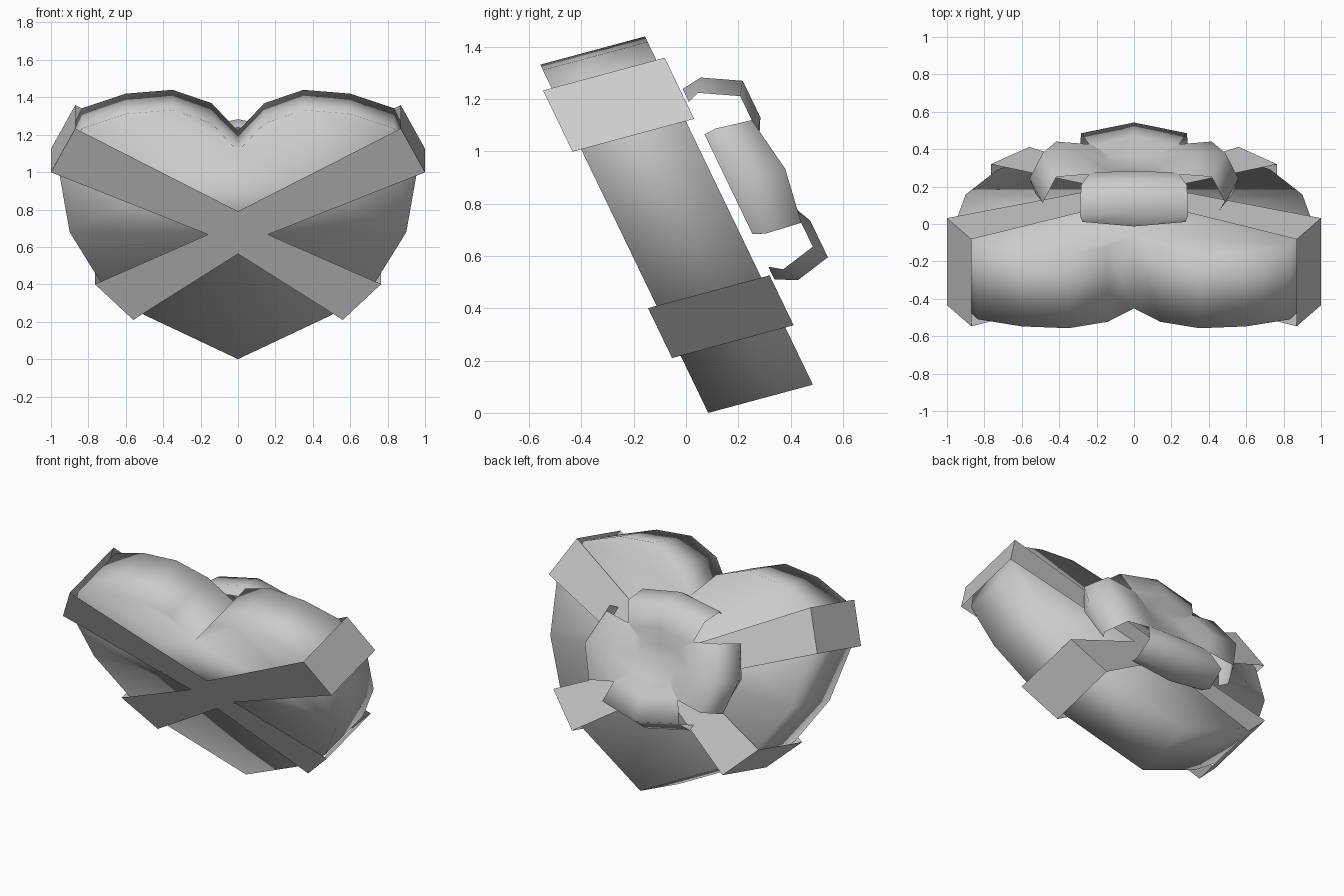
import bpy, bmesh, math
from mathutils import Vector

if "Cube" in bpy.data.objects:
    bpy.data.objects.remove(bpy.data.objects["Cube"])


def place(x, u, t):
    """Box frame (across, up the heart, depth) -> world: leaning and slightly sheared."""
    return Vector((x, 0.085 - 0.434 * u + 0.965 * t, 0.9 * u + 0.26 * t))


def build(name, polys, smooth):
    """Make an object from polygons given in box coordinates, welding shared corners."""
    bm = bmesh.new()
    for poly in polys:
        bm.faces.new([bm.verts.new(place(*p)) for p in poly])
    bmesh.ops.remove_doubles(bm, verts=bm.verts, dist=0.0005)
    bmesh.ops.recalc_face_normals(bm, faces=bm.faces)
    me = bpy.data.meshes.new(name)
    bm.to_mesh(me)
    bm.free()
    ob = bpy.data.objects.new(name, me)
    bpy.context.collection.objects.link(ob)
    for f in me.polygons:
        f.use_smooth = smooth
    return ob


def prism(outline, t0, t1):
    """Side walls between two depths."""
    n = len(outline)
    return [[(*outline[i], t0), (*outline[(i + 1) % n], t0),
             (*outline[(i + 1) % n], t1), (*outline[i], t1)] for i in range(n)]


# Heart-shaped box
half = [(0, 0), (0.5, 0.262), (0.73, 0.45), (0.9, 0.755), (0.955, 1.10),
        (0.835, 1.37), (0.6, 1.457), (0.35, 1.48), (0.14, 1.40), (0, 1.235)]
outline = half + [(-x, u) for x, u in half[-2:0:-1]]
polys = prism(outline, 0, 0.415)
for t in (0, 0.415):
    polys.append([(x, u, t) for x, u in outline])
build("heart_box", polys, True)

# Crossed ribbon: an X on the front and back, joined round the sides
top, side, low = (0, 0.888), (0.16, 0.75), (0, 0.635)
arms = [(top, (0.87, 1.38), (1.0, 1.12), side),
        (side, (0.765, 0.455), (0.56, 0.243), low)]
front, back = -0.034, 0.448
polys = []
for t in (front, back):
    polys.append([(*top, t), (*side, t), (*low, t), (-side[0], side[1], t)])
for s in (1, -1):
    for arm in arms:
        pts = [(s * x, u) for x, u in arm]
        for t in (front, back):
            polys.append([(*p, t) for p in pts])
        (a, b), (c, d) = pts[1], pts[2]
        polys.append([(a, b, front), (c, d, front), (c, d, back), (a, b, back)])
build("ribbon", polys, False)

# Four-looped bow on the back: (radius, depth, half width) of each row
rows = [(0.22, 0.225, 0.18), (0.375, 0.225, 0.218), (0.43, 0.083, 0.223), (0.405, 0.0, 0.212)]
polys = []
for k in range(4):
    c, s = round(math.cos(k * math.pi / 2)), round(math.sin(k * math.pi / 2))

    def bow(r, w, d):
        return (1.3 * (r * c - w * s), 0.839 + r * s + w * c, 0.458 + d)

    grid = [[bow(0.1, -0.1, 0.165), bow(0.1, 0, 0.165), bow(0.1, 0.1, 0.165)]]
    for r, d, w in rows:
        e = max(d - 0.035, 0)
        grid.append([bow(r - 0.055, -w, e), bow(r, 0, d), bow(r - 0.055, w, e)])
    for a, b in zip(grid, grid[1:]):
        for j in (0, 1):
            polys.append([a[j], a[j + 1], b[j + 1], b[j]])
    # Quarter of the centre knot
    for j in (0, 1):
        polys.append([bow(0, 0, 0.16), grid[0][j], grid[0][j + 1]])
build("bow", polys, True)
